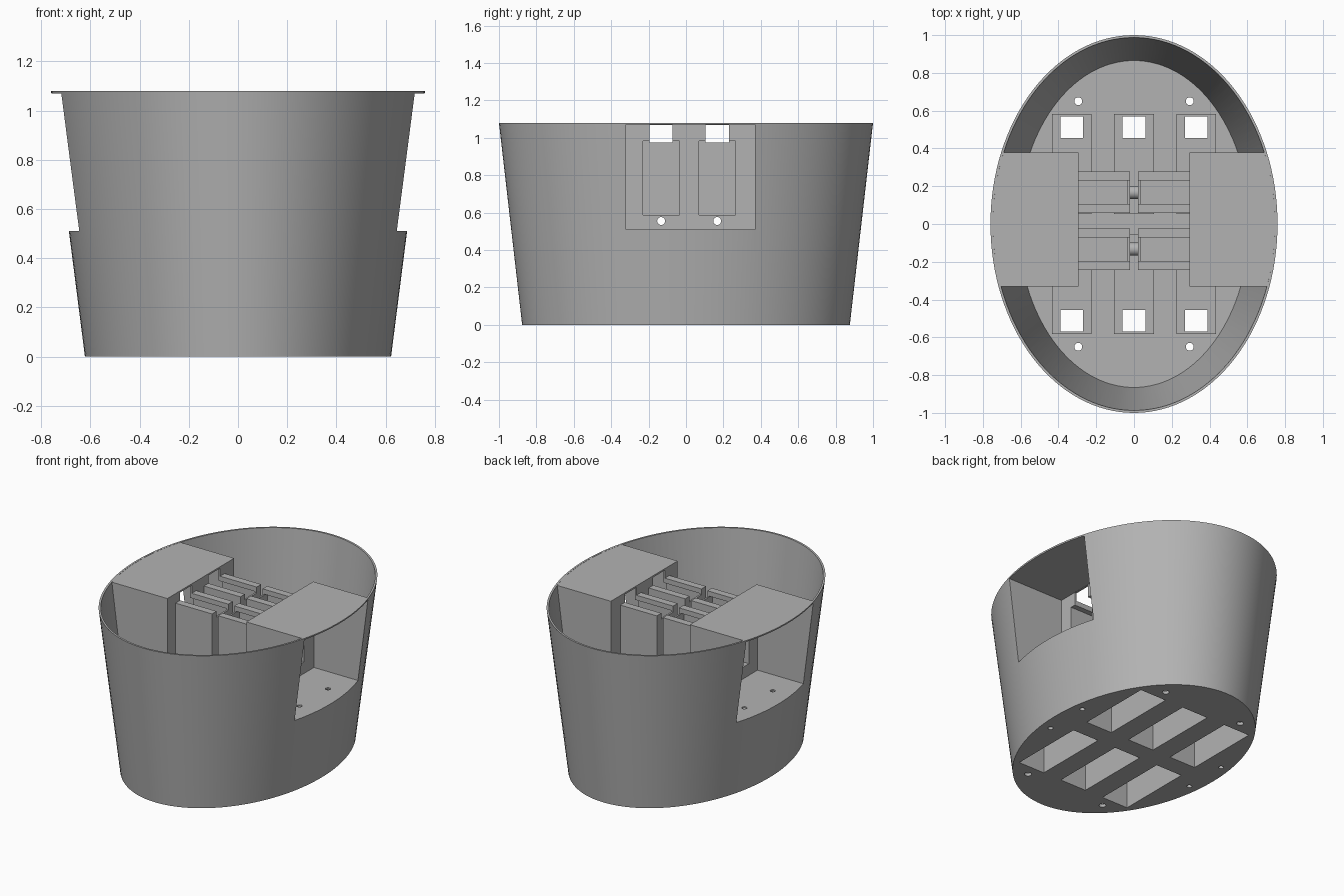
import bpy, bmesh, math
from mathutils import Matrix

if "Cube" in bpy.data.objects:
    bpy.data.objects.remove(bpy.data.objects["Cube"])

H = 1.08
grey = bpy.data.materials.new("plain grey")
grey.diffuse_color = (0.45, 0.45, 0.45, 1)
grey.use_nodes = True
grey.node_tree.nodes["Principled BSDF"].inputs["Base Color"].default_value = grey.diffuse_color


def make(name, bm):
    bmesh.ops.recalc_face_normals(bm, faces=bm.faces)
    me = bpy.data.meshes.new(name)
    bm.to_mesh(me)
    bm.free()
    ob = bpy.data.objects.new(name, me)
    bpy.context.collection.objects.link(ob)
    me.materials.append(grey)
    return ob


def box(name, x0, x1, y0, y1, z0, z1):
    bm = bmesh.new()
    bmesh.ops.create_cube(bm, size=1)
    for v in bm.verts:
        v.co = ((x0 + x1) / 2 + v.co.x * (x1 - x0),
                (y0 + y1) / 2 + v.co.y * (y1 - y0),
                (z0 + z1) / 2 + v.co.z * (z1 - z0))
    return make(name, bm)


def rod(name, r, length, centre, along_x=False):
    bm = bmesh.new()
    bmesh.ops.create_cone(bm, cap_ends=True, segments=24, radius1=r, radius2=r, depth=length)
    turn = Matrix.Rotation(math.pi / 2, 4, 'Y') if along_x else Matrix.Identity(4)
    bm.transform(Matrix.Translation(centre) @ turn)
    return make(name, bm)


def tapered_oval(name, z0, z1, inset, n=128):
    bm = bmesh.new()
    rings = []
    for z in (z0, z1):
        rx = 0.622 + 0.138 * z / H - inset
        ry = 0.876 + 0.124 * z / H - inset
        rings.append([bm.verts.new((rx * math.cos(2 * math.pi * i / n),
                                    ry * math.sin(2 * math.pi * i / n), z)) for i in range(n)])
    for i in range(n):
        j = (i + 1) % n
        bm.faces.new((rings[0][i], rings[0][j], rings[1][j], rings[1][i]))
    bm.faces.new(rings[0][::-1])
    bm.faces.new(rings[1])
    return make(name, bm)


def subtract(target, tool):
    m = target.modifiers.new("cut", 'BOOLEAN')
    m.operation = 'DIFFERENCE'
    m.solver = 'EXACT'
    m.object = tool
    bpy.context.view_layer.objects.active = target
    bpy.ops.object.modifier_apply(modifier=m.name)
    bpy.data.objects.remove(tool, do_unlink=True)


# Bucket and the volume that hollows it out
bucket = tapered_oval("bucket", 0, H, 0)
hollow = tapered_oval("hollow", 0.02, 1.2, 0.013)
PAIR = (-0.133, 0.167)      # y centres of the side sockets
COLS = (-0.33, 0, 0.33)     # x centres of the floor sockets


def mirrored(s, a, b):
    return (a, b) if s > 0 else (-b, -a)


# Solid parts left standing inside: side niches, side sockets, floor sockets
for s in (-1, 1):
    subtract(hollow, box("niche", *mirrored(s, 0.293, 1.1), -0.33, 0.378, 0.5, H - 0.001))
    for y in PAIR:
        subtract(hollow, box("side_socket", *mirrored(s, 0.022, 0.298),
                             y - 0.11, y + 0.11, 0.51, 1.015))
    for x in COLS:
        subtract(hollow, box("floor_socket", x - 0.105, x + 0.105,
                             *mirrored(s, 0.053, 0.583), 0.01, 0.29))
# Short bushings joining opposite side sockets
for y in PAIR:
    subtract(hollow, rod("bushing", 0.035, 0.1, (0, y, 0.555), True))
subtract(bucket, hollow)

# Openings: niche recesses, socket pockets and screw holes
for s in (-1, 1):
    subtract(bucket, box("recess", *mirrored(s, 0.305, 1.1), -0.322, 0.369, 0.51, 1.07))
    for y in PAIR:
        subtract(bucket, box("side_pocket", *mirrored(s, 0.034, 0.32),
                             y - 0.098, y + 0.098, 0.588, 0.982))
        subtract(bucket, rod("floor_screw", 0.016, 0.7, (s * 0.55, y, 0.25)))
    for x in COLS:
        subtract(bucket, box("floor_pocket", x - 0.097, x + 0.097,
                             *mirrored(s, 0.063, 0.575), -0.1, 0.278))
        subtract(bucket, box("floor_slot", x - 0.06, x + 0.06,
                             *mirrored(s, 0.455, 0.568), 0.2, 0.4))
    for x in (-0.295, 0.295):
        subtract(bucket, rod("corner_screw", 0.021, 0.3, (x, s * 0.65, 0)))
for y in PAIR:
    subtract(bucket, box("side_slot", -0.33, 0.33, y - 0.062, y + 0.062, 0.975, 1.068))
    subtract(bucket, rod("side_screw", 0.021, 0.7, (0, y, 0.555), True))

# Smooth the curved wall, keep the box edges sharp
bpy.ops.object.select_all(action='DESELECT')
bucket.select_set(True)
bpy.context.view_layer.objects.active = bucket
bpy.ops.object.shade_smooth_by_angle(angle=math.radians(30))
